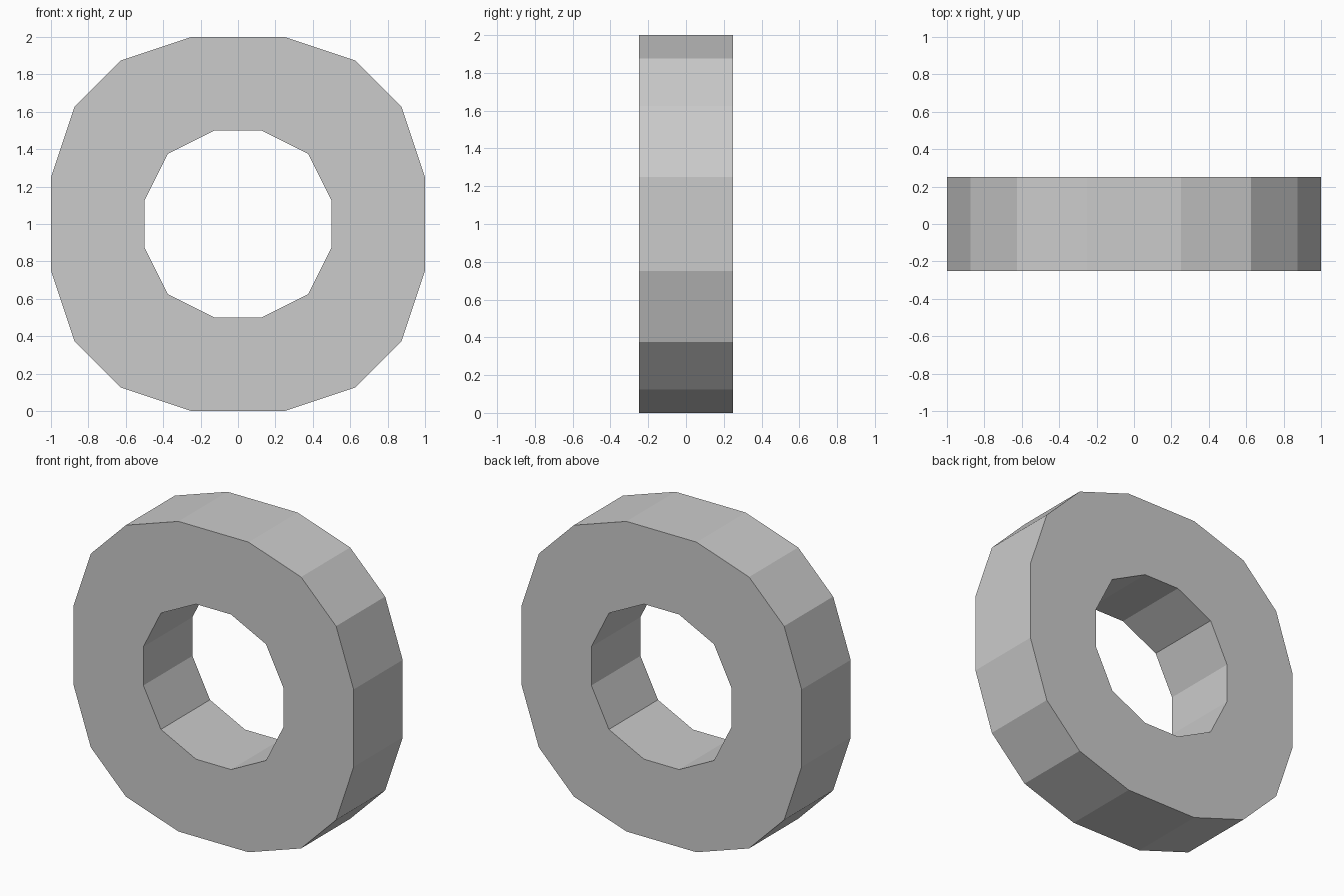
import bpy, bmesh

if "Cube" in bpy.data.objects:
    bpy.data.objects.remove(bpy.data.objects["Cube"])

CENTRE_Z = 1.0
THICKNESS = 0.5


def full_loop(quarter):
    """Mirror a quarter profile (top to right) into a closed loop."""
    right = quarter + [(x, -z) for x, z in reversed(quarter)]
    return right + [(-x, z) for x, z in reversed(right)]


def add_loop(bm, points):
    verts = [bm.verts.new((x, 0, z + CENTRE_Z)) for x, z in points]
    return [bm.edges.new((v, verts[i - 1])) for i, v in enumerate(verts)]


# Flat ring: 16-sided rim, 12-sided hole
bm = bmesh.new()
edges = add_loop(bm, full_loop([(0.25, 1), (0.625, 0.875), (0.875, 0.625), (1, 0.25)]))
edges += add_loop(bm, full_loop([(0.125, 0.5), (0.375, 0.375), (0.5, 0.125)]))
bmesh.ops.triangle_fill(bm, edges=edges, use_beauty=True, normal=(0, -1, 0))
bmesh.ops.recalc_face_normals(bm, faces=bm.faces)
mesh = bpy.data.meshes.new("ring")
bm.to_mesh(mesh)
bm.free()

ring = bpy.data.objects.new("ring", mesh)
bpy.context.collection.objects.link(ring)

# Thickness, centred on y = 0
solid = ring.modifiers.new("thickness", 'SOLIDIFY')
solid.thickness = THICKNESS
solid.offset = 0
